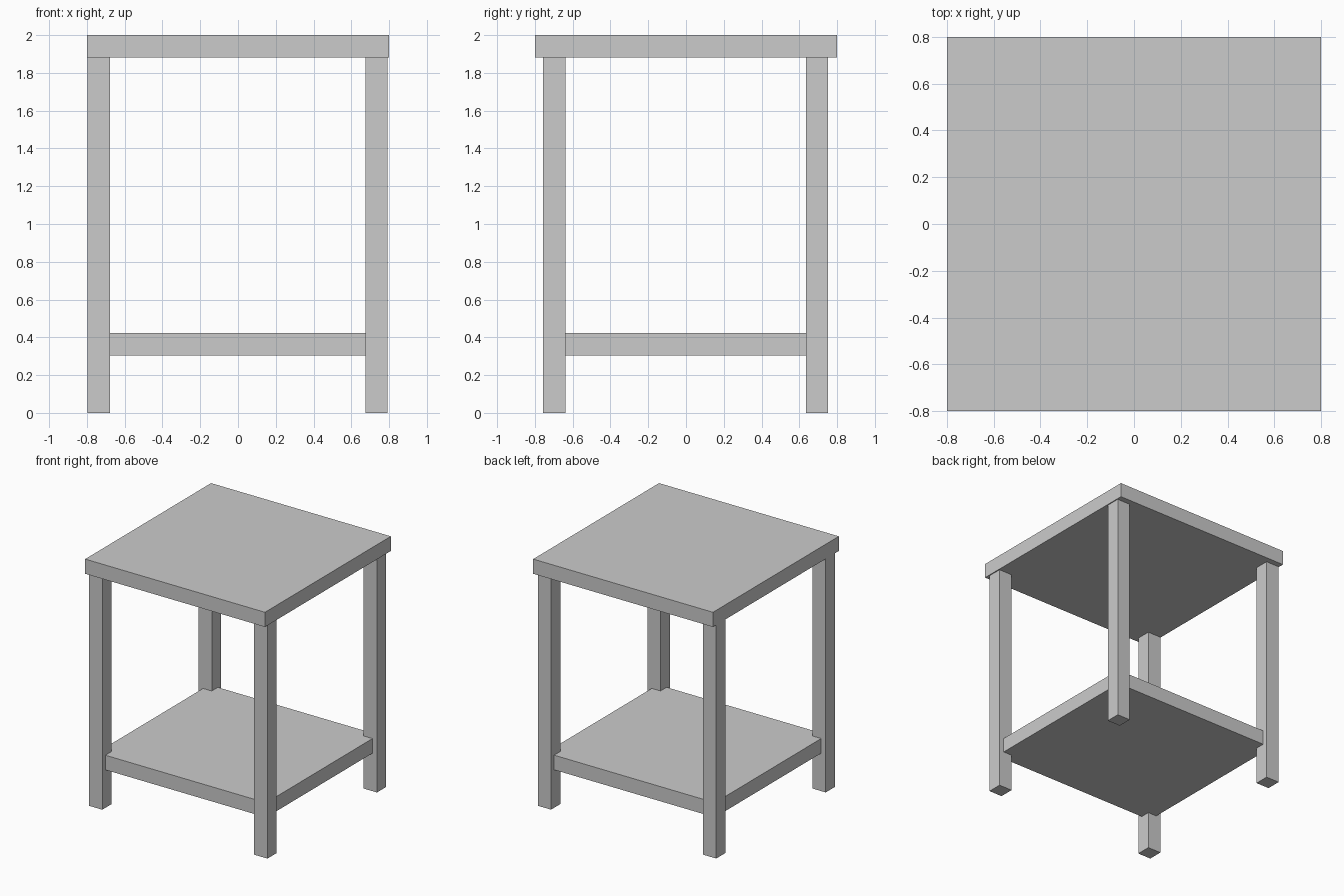
import bpy

if "Cube" in bpy.data.objects:
    bpy.data.objects.remove(bpy.data.objects["Cube"])


def box(name, x, y, z):
    """Add a box spanning the given (min, max) ranges."""
    bounds = (x, y, z)
    bpy.ops.mesh.primitive_cube_add(size=1, location=[(a + b) / 2 for a, b in bounds])
    ob = bpy.context.object
    ob.name = name
    ob.scale = [b - a for a, b in bounds]
    bpy.ops.object.transform_apply(location=False, rotation=False, scale=True)
    return ob


TOP_UNDERSIDE = 1.882
LEG = 0.118

# Table top
box("table_top", (-0.8, 0.8), (-0.8, 0.8), (TOP_UNDERSIDE, 2.0))

# Lower shelf, let into the legs
box("lower_shelf", (-0.756, 0.752), (-0.717, 0.713), (0.305, 0.423))

# Four square legs
for side, x in (("left", -0.796), ("right", 0.674)):
    for end, y in (("front", -0.757), ("back", 0.635)):
        box(f"{end}_{side}_leg", (x, x + LEG), (y, y + LEG), (0, TOP_UNDERSIDE))
